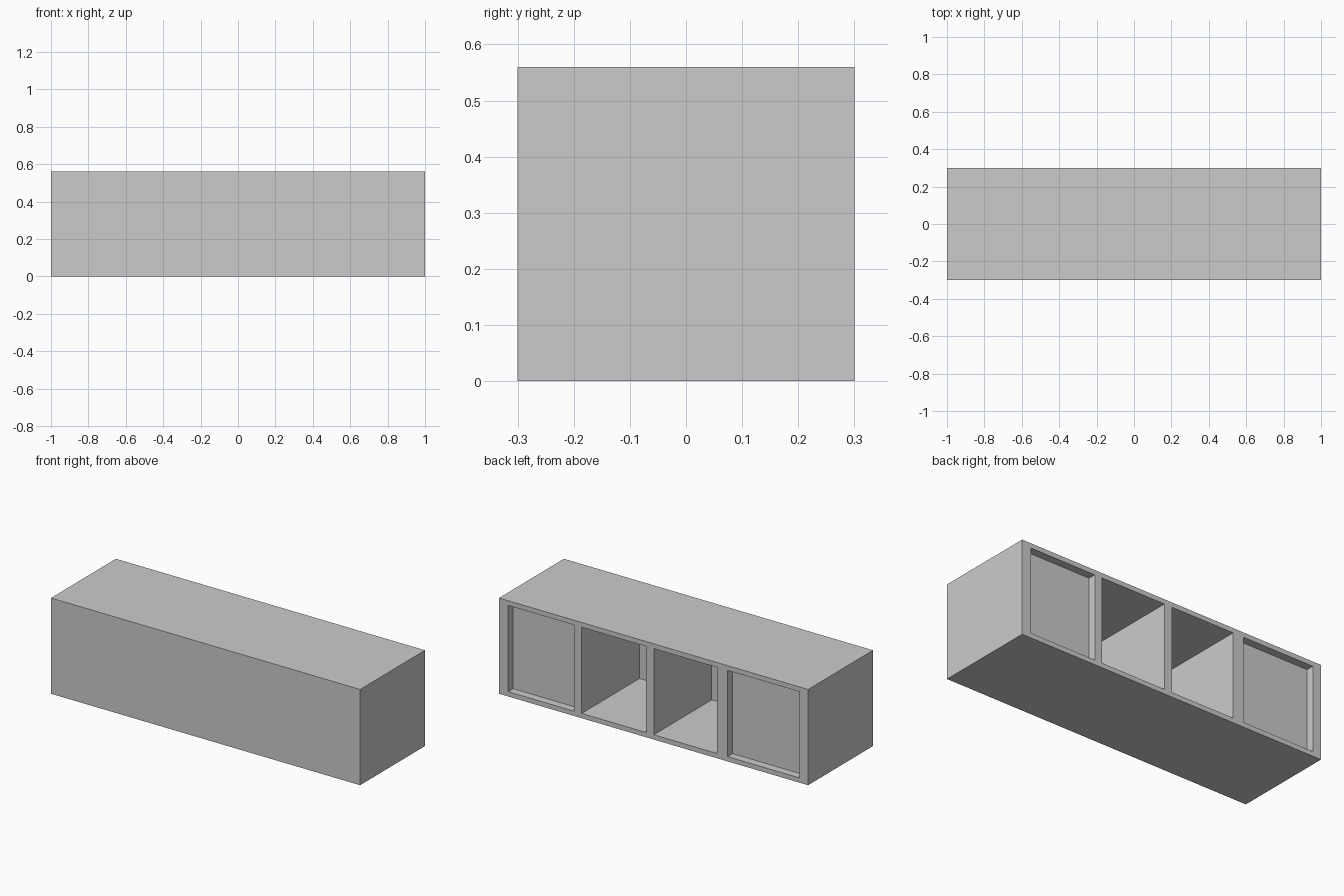
import bpy

if "Cube" in bpy.data.objects:
    bpy.data.objects.remove(bpy.data.objects["Cube"])

W, D, H = 2.0, 0.6, 0.56
Z0, Z1 = 0.028, 0.532          # bottom and top of every opening
SHALLOW, DEEP = 0.046, 0.535   # recessed panels and open compartments


def box(name, x0, x1, y0, y1, z0, z1):
    bpy.ops.mesh.primitive_cube_add(
        size=1, location=((x0 + x1) / 2, (y0 + y1) / 2, (z0 + z1) / 2))
    ob = bpy.context.object
    ob.name = name
    ob.scale = (x1 - x0, y1 - y0, z1 - z0)
    bpy.ops.object.transform_apply(location=True, rotation=False, scale=True)
    return ob


# Cabinet body
body = box("cabinet_body", -W / 2, W / 2, -D / 2, D / 2, 0, H)

# Openings in the rear face: left edge, right edge, depth
openings = [
    (-0.945, -0.48, SHALLOW),
    (-0.412, -0.002, DEEP),
    (0.048, 0.465, DEEP),
    (0.514, 0.94, SHALLOW),
]
for i, (x0, x1, depth) in enumerate(openings):
    cutter = box(f"opening_cutter_{i}", x0, x1, D / 2 - depth, D / 2 + 0.1, Z0, Z1)
    cutter.hide_render = True
    bpy.context.view_layer.objects.active = body
    mod = body.modifiers.new("opening", 'BOOLEAN')
    mod.operation = 'DIFFERENCE'
    mod.solver = 'EXACT'
    mod.object = cutter
    bpy.ops.object.modifier_apply(modifier=mod.name)
    bpy.data.objects.remove(cutter, do_unlink=True)
